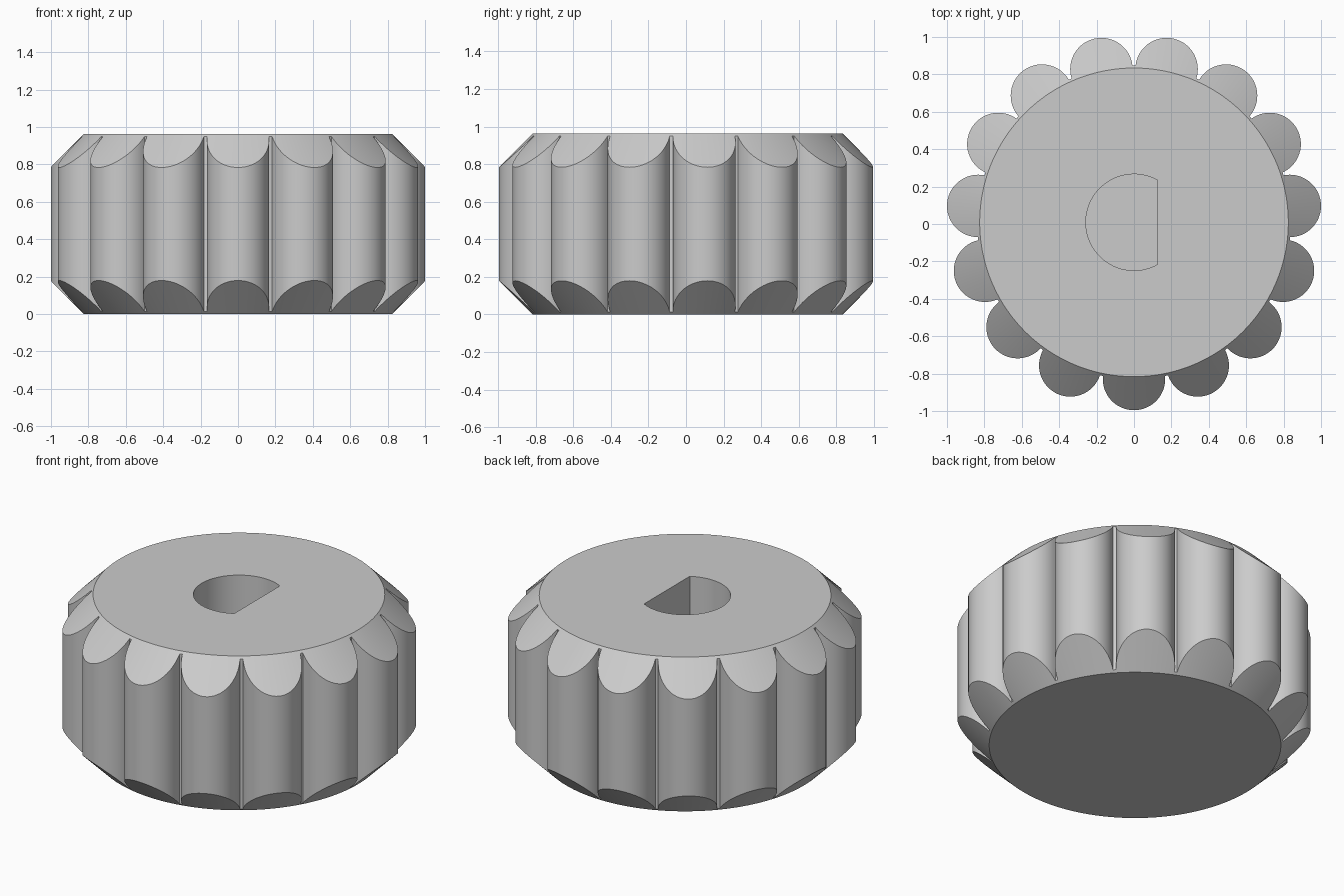
import bpy, bmesh
from math import sin, cos, acos, atan2, hypot, pi, radians

if "Cube" in bpy.data.objects:
    bpy.data.objects.remove(bpy.data.objects["Cube"], do_unlink=True)

HEIGHT = 0.963
LOBES = 15
LOBE_CENTRE, LOBE_R = 0.8375, 0.167
CORE_R, FACE_R = 0.838, 0.825
HOLE_R, HOLE_FLAT, HOLE_FLOOR = 0.2575, 0.125, 0.2
Y_SHIFT = 0.009
ARC_STEPS, HOLE_STEPS = 32, 64

# Plain grey plastic
grey = bpy.data.materials.new("light_grey")
grey.use_nodes = True
grey.diffuse_color = (0.6, 0.6, 0.6, 1)
grey.node_tree.nodes["Principled BSDF"].inputs["Base Color"].default_value = (0.6, 0.6, 0.6, 1)


def grip_outline():
    """Polar outline (radius, angle): round lobes with narrow gaps on the core."""
    end = acos((CORE_R**2 - LOBE_CENTRE**2 - LOBE_R**2) / (2 * LOBE_CENTRE * LOBE_R))
    points = []
    for k in range(LOBES):
        middle = 2 * pi * k / LOBES - pi / 2
        for i in range(ARC_STEPS + 1):
            a = end * (2 * i / ARC_STEPS - 1)
            x, y = LOBE_CENTRE + LOBE_R * cos(a), LOBE_R * sin(a)
            points.append((hypot(x, y), middle + atan2(y, x)))
        points.append((CORE_R, middle + pi / LOBES))
    return points


def hole_outline():
    """D shape with its flat facing +x."""
    corner = acos(HOLE_FLAT / HOLE_R)
    sweep = 2 * (pi - corner)
    return [(HOLE_R, corner + sweep * i / HOLE_STEPS) for i in range(HOLE_STEPS + 1)]


bm = bmesh.new()


def ring(polar, height):
    """Closed loop of vertices; height is a function of the radius."""
    return [bm.verts.new((r * cos(a), r * sin(a) + Y_SHIFT, height(r))) for r, a in polar]


def skin(lower, upper):
    n = len(lower)
    for i in range(n):
        j = (i + 1) % n
        bm.faces.new((lower[i], lower[j], upper[j], upper[i]))


def loop_edges(loop):
    return [bm.edges.get((loop[i - 1], loop[i])) for i in range(len(loop))]


# Lobed grip with conical chamfers at both ends
outline = grip_outline()
face = [(FACE_R, a) for r, a in outline]
rings = [ring(face, lambda r: 0),
         ring(outline, lambda r: r - FACE_R),
         ring(outline, lambda r: HEIGHT - (r - FACE_R)),
         ring(face, lambda r: HEIGHT)]
for lower, upper in zip(rings, rings[1:]):
    skin(lower, upper)
bm.faces.new(rings[0][::-1])

# Blind D-shaped shaft hole
hole_floor = ring(hole_outline(), lambda r: HOLE_FLOOR)
hole_rim = ring(hole_outline(), lambda r: HEIGHT)
skin(hole_rim, hole_floor)
bm.faces.new(hole_floor)

# Flat top between the rim and the hole
bmesh.ops.triangle_fill(bm, use_beauty=True, use_dissolve=False, normal=(0, 0, 1),
                        edges=loop_edges(rings[3]) + loop_edges(hole_rim))
bmesh.ops.recalc_face_normals(bm, faces=bm.faces[:])

mesh = bpy.data.meshes.new("knob_body")
bm.to_mesh(mesh)
bm.free()
mesh.materials.append(grey)
knob = bpy.data.objects.new("knob_body", mesh)
bpy.context.collection.objects.link(knob)

bpy.ops.object.select_all(action="DESELECT")
knob.select_set(True)
bpy.context.view_layer.objects.active = knob
bpy.ops.object.shade_smooth_by_angle(angle=radians(30))
